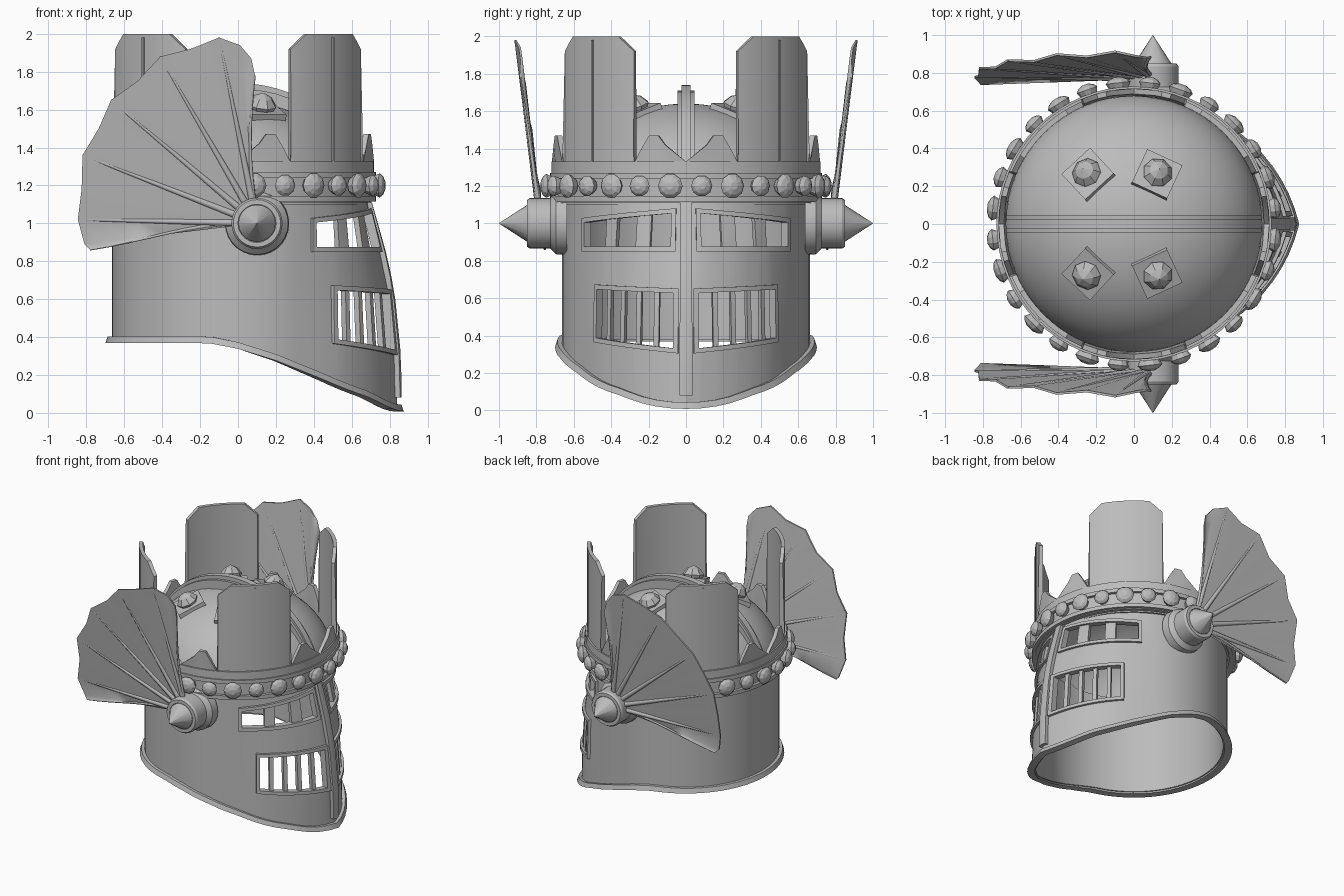
import bpy, bmesh
from math import sin, cos, pi, radians, hypot, degrees, sqrt
from mathutils import Vector, Matrix

cube = bpy.data.objects.get("Cube")
if cube:
    bpy.data.objects.remove(cube, do_unlink=True)

steel = bpy.data.materials.new("steel_grey")
steel.use_nodes = True
GREY = (0.5, 0.5, 0.5, 1)
steel.diffuse_color = GREY
steel.node_tree.nodes["Principled BSDF"].inputs["Base Color"].default_value = GREY


def finish(name, bm, smooth=30):
    bmesh.ops.recalc_face_normals(bm, faces=bm.faces)
    mesh = bpy.data.meshes.new(name)
    bm.to_mesh(mesh)
    bm.free()
    mesh.materials.append(steel)
    ob = bpy.data.objects.new(name, mesh)
    bpy.context.collection.objects.link(ob)
    if smooth:
        bpy.ops.object.select_all(action="DESELECT")
        ob.select_set(True)
        bpy.context.view_layer.objects.active = ob
        bpy.ops.object.shade_smooth_by_angle(angle=radians(smooth))
    return ob


def sheet(name, us, rows, point, keep=lambda i, j: True, wrap=False, smooth=30):
    """Two-layer plate over a grid; point(u, j, side) gives side 0 outer, 1 inner."""
    bm = bmesh.new()
    n = len(us)
    v = {(i, j, s): bm.verts.new(point(us[i], j, s))
         for i in range(n) for j in range(rows) for s in (0, 1)}
    edges = set()
    for i in range(n if wrap else n - 1):
        k = (i + 1) % n
        for j in range(rows - 1):
            if keep(i, j):
                ring = [(i, j), (k, j), (k, j + 1), (i, j + 1)]
                bm.faces.new([v[(*p, 0)] for p in ring])
                bm.faces.new([v[(*p, 1)] for p in reversed(ring)])
                edges.update(zip(ring, ring[1:] + ring[:1]))
    for a, b in edges:
        if (b, a) not in edges:
            bm.faces.new([v[(*b, 0)], v[(*a, 0)], v[(*a, 1)], v[(*b, 1)]])
    bmesh.ops.delete(bm, geom=[p for p in bm.verts if not p.link_faces], context="VERTS")
    return finish(name, bm, smooth)


def lathe(name, profile, sides, origin, axis, smooth=30, spin=0):
    """Turned solid; profile is (radius, height along axis)."""
    bm = bmesh.new()
    turn = Vector(axis).to_track_quat("Z", "Y").to_matrix().to_4x4()
    place = Matrix.Translation(origin) @ turn @ Matrix.Rotation(spin, 4, "Z")
    rings = [[bm.verts.new(place @ Vector((r * cos(2 * pi * k / sides), r * sin(2 * pi * k / sides), h)))
              for k in range(sides)] for r, h in profile]
    for a, b in zip(rings, rings[1:]):
        for k in range(sides):
            bm.faces.new([a[k], a[k - 1], b[k - 1], b[k]])
    bm.faces.new(rings[0])
    bm.faces.new(rings[-1])
    bmesh.ops.remove_doubles(bm, verts=bm.verts, dist=0.0005)
    return finish(name, bm, smooth)


def lerp(table, x):
    if x <= table[0][0]:
        return table[0][1]
    for (a, p), (b, q) in zip(table, table[1:]):
        if x <= b:
            return p + (q - p) * (x - a) / (b - a)
    return table[-1][1]


def span(a, b, n):
    return [a + (b - a) * k / n for k in range(n + 1)]


# Helmet wall surface: a cylinder with a pointed, forward-sloping face
BULGE = [(0, .175), (.3, .17), (.65, .135), (.85, .09), (1.1, .02), (1.13, .01)]
HEM = [(-.22, .38), (0, .35), (.3, .285), (.6, .2), (.9, .09), (1, .02)]


def wall(t, z, off=0):
    t = (t + pi) % (2 * pi) - pi
    r = .665 + off + lerp(BULGE, z) * max(0, 1 - abs(t)) ** 1.2
    return Vector((r * cos(t), r * sin(t), z))


def hem(t):
    return lerp(HEM, cos(t))


def slope(t):
    return min(abs((t + pi) % (2 * pi) - pi), 1)


low_bot = lambda t: .325 + .085 * slope(t)
low_top = lambda t: .625 + .03 * slope(t)
up_bot = lambda t: .875
up_top = lambda t: 1.06 - .06 * slope(t)
ROWS = [hem, low_bot, low_top, up_bot, up_top, lambda t: 1.14]

# Window openings as angle ranges either side of the nose ridge
low_open = [(.085 + .138 * k, .185 + .138 * k) for k in range(5)]
up_open = [(.11, .27), (.39, .57), (.68, .92)]
marks = sorted({m for o in low_open + up_open for m in o})
columns = sorted([0] + marks + [-m for m in marks]) + span(.98, 2 * pi - .98, 40)


def is_wall(i, j):
    if j not in (1, 3) or i + 1 >= len(columns):
        return True
    mid = abs(columns[i] + columns[i + 1]) / 2
    return not any(a < mid < b for a, b in (low_open if j == 1 else up_open))


sheet("helmet_wall", columns, len(ROWS),
      lambda t, j, s: wall(t, ROWS[j](t), -.03 * s), is_wall, True)

# Flared lip around the lower hem
lip_cols = span(0, 2 * pi, 64)[:-1]
sheet("hem_lip", lip_cols, 2,
      lambda t, j, s: wall(t, hem(t) + .035 * j - .012, -.02 if s else .035 - .012 * j), wrap=True)

# Raised frames around the windows
for side, word in ((1, "left"), (-1, "right")):
    for label, opens, lo, hi in (("mouth", low_open, low_bot, low_top), ("eye", up_open, up_bot, up_top)):
        a, b = opens[0][0], opens[-1][1]
        cols = [a - .035] + span(a, b, 8) + [b + .035]
        frame_z = [lambda t, f=lo: f(t) - .025, lo, hi, lambda t, f=hi: f(t) + .025]
        sheet(f"{word}_{label}_frame", cols, 4,
              lambda t, j, s: wall(side * t, frame_z[j](t), -.01 if s else .018),
              lambda i, j: j != 1 or i in (0, 9))

# Central nose ridge
heights = span(.08, 1.11, 8)
sheet("nose_ridge", [-.04, 0, .04], 9, lambda t, j, s: wall(t, heights[j], -.01 if s else .025))

# Crown: four tall plates with a pair of short points between each
STEP = [(0, 1.33), (9, 1.42), (12, 1.47), (16, 1.47), (19, 1.41), (22.5, 1.33), (23, 1.38),
        (23.2, 1.92), (31, 2.0), (45, 2.0)]
key = [d for d, h in STEP] + [27, 35, 40]
quarter = sorted(set(key + [90 - d for d in key]))[:-1]
crown_cols = [radians(q * 90 + d) for q in range(4) for d in quarter]


def crown(t, j, s):
    d = degrees(t) % 90
    top = lerp(STEP, min(d, 90 - d))
    z = (1.11, 1.3, top)[j]
    r = .705 - .028 * s + (.012 if top < 1.6 and j == 2 else 0)
    return Vector((r * cos(t), r * sin(t), z))


sheet("crown", crown_cols, 3, crown, wrap=True)
for d in range(45, 360, 90):
    t = radians(d)
    sheet("crown_plate_seam", [t - .008, t + .008], 2,
          lambda u, j, s: ((.70 if s else .713) * cos(u), (.70 if s else .713) * sin(u), (1.28, 1.98)[j]))
for name, z, tall in (("crown_lower_band", 1.115, .03), ("crown_upper_band", 1.24, .03),
                      ("crown_rim_band", 1.27, .06)):
    out = .718 if tall > .05 else .728
    sheet(name, lip_cols, 2, lambda t, j, s: ((.69 if s else out) * cos(t), (.69 if s else out) * sin(t), z + tall * j),
          wrap=True)

# Cut gems around the crown band
for k in range(28):
    t = 2 * pi * (k + .5) / 28
    size = .066 if k % 2 else .057
    ray = Vector((cos(t), sin(t), 0))
    lathe("crown_gem", [(size * .7, -.04), (size, 0), (size * .75, .018), (size * .3, .03)], 10,
          ray * .752 + Vector((0, 0, 1.2)), ray, 0)


# Domed skull cap with crest
def dome(x, y):
    return 1.1 + .54 * sqrt(max(0, 1 - (x * x + y * y) / .68 ** 2))


tilt = span(0, pi / 2 - .01, 14)
sheet("skull_cap", lip_cols, 15, lambda t, j, s: (
    (.68 - .03 * s) * cos(tilt[j]) * cos(t), (.68 - .03 * s) * cos(tilt[j]) * sin(t),
    1.1 + (.54 - .03 * s) * sin(tilt[j])), wrap=True)
for name, half, rise in (("crest_base", .045, .07), ("crest_ridge", .024, .1)):
    sheet(name, span(0, pi, 32), 2, lambda t, j, s: (
        (.66 if s else .672 + rise * .2) * cos(t), half * (2 * j - 1), 1.1 + (.52 if s else .54 + rise) * sin(t)))

# Studs on square plates
for x in (-.24, .12):
    for y in (-.26, .26):
        normal = Vector((x / .68 ** 2, y / .68 ** 2, (dome(x, y) - 1.1) / .54 ** 2)).normalized()
        spot = Vector((x, y, dome(x, y)))
        lathe("stud_plate", [(.145, -.03), (.145, .02), (.125, .02)], 4, spot, normal, 0, pi / 4)
        lathe("stud_gem", [(.065, .01), (.08, .04), (.05, .08), (.001, .105)], 8, spot, normal, 0)

# Fan wings: outline as (x, z), ribs end on the RIB_ENDS
OUTLINE = [(-.78, .86), (-.81, .89), (-.845, 1.02), (-.825, 1.18), (-.82, 1.36), (-.735, 1.5), (-.67, 1.65),
           (-.53, 1.75), (-.41, 1.88), (-.25, 1.92), (-.1, 1.98), (.01, 1.94), (.07, 1.87), (.09, 1.78)]
RIB_ENDS = [0, 2, 4, 6, 8, 10, 13]
PX, PZ = .1, 1.0
reach = span(.08, 1, 8)


def fan(i, f, side, off=0):
    x, z = OUTLINE[i]
    x, z = PX + (x - PX) * f, PZ + (z - PZ) * f
    if i == 0:
        z += .05 * sin(pi * f) * (1 - f)
    if i >= 12:
        x -= .03 * sin(pi * f)
    sag = 0 if i in RIB_ENDS else -.018 * f
    return Vector((x, side * (.775 + .14 * (z - 1) + sag + off), z))


for side, word in ((1, "left"), (-1, "right")):
    sheet(f"{word}_wing_web", range(len(OUTLINE)), 9,
          lambda i, j, s: fan(i, reach[j], side, -.006 if s else .006), smooth=60)
    for i in RIB_ENDS:
        curve = bpy.data.curves.new(f"{word}_wing_rib", "CURVE")
        curve.dimensions = "3D"
        curve.bevel_depth = .02 if 0 < i < 13 else .012
        curve.bevel_resolution = 1
        curve.use_fill_caps = True
        line = curve.splines.new("POLY")
        line.points.add(8)
        for p, f in zip(line.points, reach):
            p.co = (*fan(i, f, side), 1)
            p.radius = 1.1 - .8 * f
        curve.materials.append(steel)
        bpy.context.collection.objects.link(bpy.data.objects.new(f"{word}_wing_rib", curve))
    # Pivot boss with spike
    lathe(f"{word}_wing_boss", [(.17, 0), (.165, .06), (.135, .09), (.135, .2), (.125, .215), (.1, .215), (.1, .19)],
          28, (PX, side * .635, PZ), (0, side, 0))
    lathe(f"{word}_boss_spike", [(.095, 0), (.098, .03), (.001, .18)], 20, (PX, side * .82, PZ), (0, side, 0))
